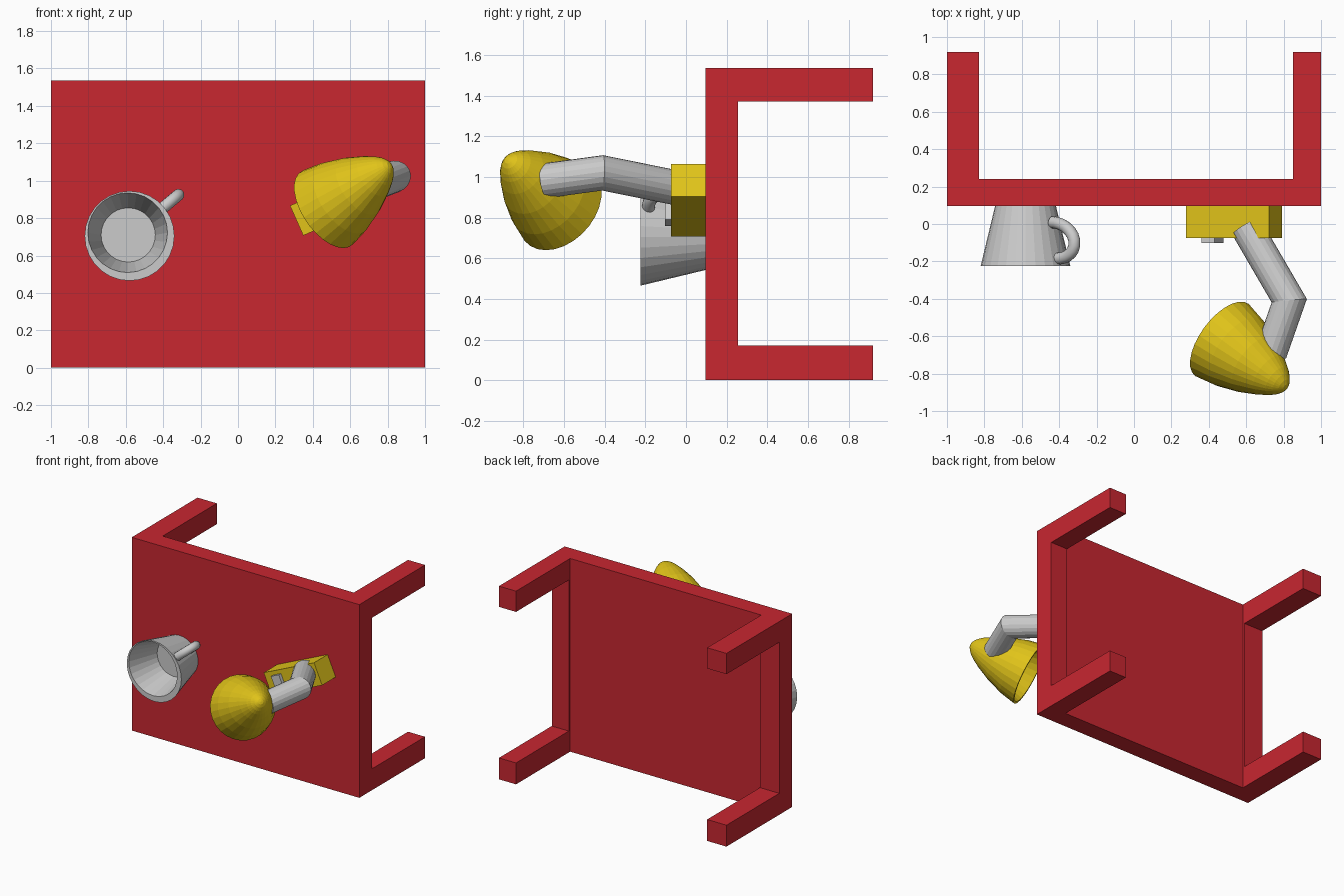
import bpy, bmesh, math
from mathutils import Vector, Matrix

if "Cube" in bpy.data.objects:
    bpy.data.objects.remove(bpy.data.objects["Cube"])


def material(name, rgb):
    m = bpy.data.materials.new(name)
    m.diffuse_color = (*rgb, 1)
    m.use_nodes = True
    m.node_tree.nodes["Principled BSDF"].inputs["Base Color"].default_value = m.diffuse_color
    return m


RED = material("red", (0.58, 0.02, 0.03))
YELLOW = material("yellow", (0.75, 0.55, 0.01))


def skin(name, rings, mat=None):
    """Bridge a list of equal-length point rings and cap both ends."""
    bm = bmesh.new()
    rows = [[bm.verts.new(p) for p in ring] for ring in rings]
    n = len(rows[0])
    for a, b in zip(rows, rows[1:]):
        for i in range(n):
            j = (i + 1) % n
            bm.faces.new((a[i], a[j], b[j], b[i]))
    bm.faces.new(rows[0])
    bm.faces.new(rows[-1])
    bmesh.ops.recalc_face_normals(bm, faces=bm.faces)
    mesh = bpy.data.meshes.new(name)
    bm.to_mesh(mesh)
    bm.free()
    ob = bpy.data.objects.new(name, mesh)
    bpy.context.collection.objects.link(ob)
    if mat:
        mesh.materials.append(mat)
    return ob


def circle(center, radius, axis, n):
    q = Vector(axis).to_track_quat('Z', 'Y')
    return [Vector(center) + q @ Vector((radius * math.cos(t), radius * math.sin(t), 0))
            for t in (2 * math.pi * i / n for i in range(n))]


def box(name, center, size, mat=None, tilt=0):
    """Box turned about the y axis by tilt degrees."""
    bpy.ops.mesh.primitive_cube_add(size=1)
    ob = bpy.context.object
    ob.name = name
    ob.data.transform(Matrix.Translation(center) @ Matrix.Rotation(math.radians(tilt), 4, 'Y')
                      @ Matrix.Diagonal((*size, 1)))
    if mat:
        ob.data.materials.append(mat)
    return ob


def tube(name, pts, radius, n):
    """Straight tube segments with true mitred joints."""
    pts = [Vector(p) for p in pts]
    dirs = [(b - a).normalized() for a, b in zip(pts, pts[1:])]
    rings = [circle(pts[0], radius, dirs[0], n)]
    for k, d in enumerate(dirs):
        nrm = d + dirs[k + 1] if k + 1 < len(dirs) else d
        rings.append([p + d * ((pts[k + 1] - p).dot(nrm) / d.dot(nrm)) for p in rings[-1]])
    return skin(name, rings)


def smooth(ob, angle):
    bpy.ops.object.select_all(action='DESELECT')
    ob.select_set(True)
    bpy.context.view_layer.objects.active = ob
    bpy.ops.object.shade_smooth_by_angle(angle=math.radians(angle))


# Table lying on its side: panel and two U-shaped leg frames
H = 1.535
box("table_top", (0.01, 0.1675, H / 2), (1.68, 0.145, H), RED)
frame = [(0.095, 0), (0.92, 0), (0.92, 0.17), (0.257, 0.17),
         (0.257, H - 0.165), (0.92, H - 0.165), (0.92, H), (0.095, H)]
for name, x0, x1 in (("left_leg_frame", -1, -0.83), ("right_leg_frame", 0.85, 1)):
    skin(name, [[Vector((x, y, z)) for y, z in frame] for x in (x0, x1)], RED)

# Mug with hollow inside, opening to the front
mug = [((-0.58, 0.095, 0.705), 0.163), ((-0.58, -0.225, 0.705), 0.24),
       ((-0.59, -0.225, 0.722), 0.213), ((-0.587, 0.03, 0.71), 0.145)]
skin("mug", [circle(c, r, (0, -1, 0), 28) for c, r in mug])

# Mug handle: half loop pointing up and outward
a = math.radians(40)
path = []
for i in range(13):
    t = math.pi * i / 12
    r = 0.205 - 0.02 * math.cos(t) + 0.135 * math.sin(t)
    path.append((-0.58 + r * math.cos(a), -0.088 + 0.097 * math.cos(t), 0.705 + r * math.sin(a)))
smooth(tube("mug_handle", path, 0.032, 14), 40)

# Lamp base and switch
TILT = -24
box("lamp_base", (0.535, 0.01, 0.885), (0.485, 0.17, 0.175), YELLOW, TILT)
box("lamp_switch", (0.42, -0.08, 0.83), (0.076, 0.045, 0.12), None, TILT)

# Bent lamp arm
tube("lamp_arm", [(0.60, -0.015, 0.94), (0.83, -0.41, 1.02), (0.732, -0.69, 0.982)], 0.086, 20)

# Lamp shade: hollow rounded cone, (distance from rim, radius)
axis = Vector((0.70, -0.52, 0.48)).normalized()
rim = Vector((0.47, -0.62, 0.85))
shade = [(0.42, 0.004), (0.36, 0.085), (0.2, 0.165), (0, 0.222),
         (0, 0.24), (0.12, 0.217), (0.25, 0.174), (0.36, 0.123), (0.42, 0.088),
         (0.45, 0.065), (0.472, 0.042), (0.485, 0.02), (0.488, 0.004)]
skin("lamp_shade", [circle(rim + axis * t, r, axis, 28) for t, r in shade], YELLOW)
